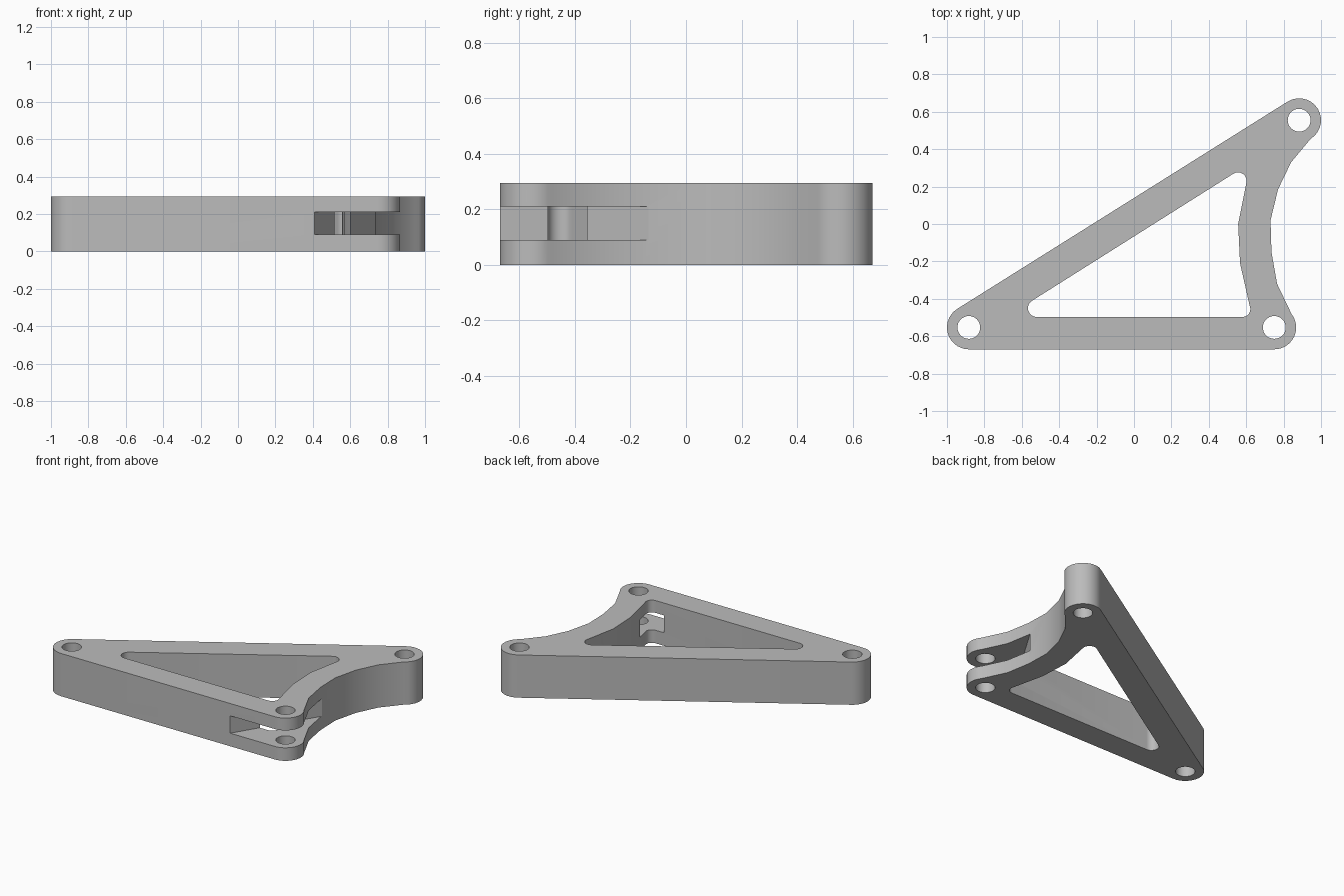
import bpy, bmesh, math

cube = bpy.data.objects.get("Cube")
if cube:
    bpy.data.objects.remove(cube, do_unlink=True)

H = 0.295                       # plate thickness
SLOT = (0.09, 0.21)             # slot bottom and top
BOSS_R, HOLE_R = 0.117, 0.061
LEFT, FRONT, BACK = (-0.883, -0.553), (0.75, -0.553), (0.883, 0.555)

grey = bpy.data.materials.new("plain grey")
grey.use_nodes = True
colour = (0.5, 0.5, 0.5, 1)
grey.diffuse_color = colour
grey.node_tree.nodes["Principled BSDF"].inputs["Base Color"].default_value = colour


def arc(centre, r, a0, a1, n=14):
    """Points on an arc, angles in degrees, counter-clockwise."""
    return [(centre[0] + r * math.cos(math.radians(a0 + (a1 - a0) * i / n)),
             centre[1] + r * math.sin(math.radians(a0 + (a1 - a0) * i / n)))
            for i in range(n + 1)]


def prism(name, points, z0, z1):
    """Vertical prism over a counter-clockwise outline."""
    bm = bmesh.new()
    face = bm.faces.new([bm.verts.new((x, y, z0)) for x, y in points])
    top = bmesh.ops.extrude_face_region(bm, geom=[face])["geom"]
    bmesh.ops.translate(bm, vec=(0, 0, z1 - z0),
                        verts=[g for g in top if isinstance(g, bmesh.types.BMVert)])
    bmesh.ops.recalc_face_normals(bm, faces=bm.faces)
    mesh = bpy.data.meshes.new(name)
    bm.to_mesh(mesh)
    bm.free()
    mesh.materials.append(grey)
    obj = bpy.data.objects.new(name, mesh)
    bpy.context.collection.objects.link(obj)
    return obj


# Triangular body: three rounded bosses, hollow curve on the right side
slope = math.degrees(math.atan2(BACK[1] - LEFT[1], BACK[0] - LEFT[0]))
outline = (arc(FRONT, BOSS_R, -90, 38)
           + [(0.765, -0.32), (0.735, -0.15), (0.73, 0.02), (0.77, 0.185), (0.84, 0.33)]
           + arc(BACK, BOSS_R, -58, 90 + slope)
           + arc(LEFT, BOSS_R, 90 + slope, 270))
bracket = prism("bracket_body", outline, 0, H)

# Central window, following the body with rounded corners
window = (arc((0.58, -0.455), 0.042, -90, 22, 10)
          + [(0.567, -0.21), (0.557, 0.0)]
          + arc((0.556, 0.23), 0.046, -8, 90 + slope, 10)
          + arc((-0.52, -0.45), 0.047, 90 + slope, 270, 10))
cutters = [prism("window_cutter", window, -0.1, H + 0.1)]

# Pin holes
for name, centre in (("left", LEFT), ("front", FRONT), ("back", BACK)):
    cutters.append(prism(name + "_hole_cutter", arc(centre, HOLE_R, 0, 348.75, 31),
                         -0.1, H + 0.1))

# Slot that splits the front corner into a fork
fork = [(0.349, -0.77), (1.2, -0.77), (1.2, -0.135), (0.735, -0.135)]
cutters.append(prism("fork_slot_cutter", fork, *SLOT))

# Cut, keep the result, drop the cutters
for cutter in cutters:
    cutter.hide_render = True
    mod = bracket.modifiers.new(cutter.name, "BOOLEAN")
    mod.operation, mod.solver, mod.object = "DIFFERENCE", "EXACT", cutter
bpy.context.view_layer.update()
result = bpy.data.meshes.new_from_object(
    bracket.evaluated_get(bpy.context.evaluated_depsgraph_get()))
bracket.modifiers.clear()
bracket.data = result
for cutter in cutters:
    bpy.data.objects.remove(cutter, do_unlink=True)

# Smooth round walls, sharp rims
bpy.ops.object.select_all(action="DESELECT")
bracket.select_set(True)
bpy.context.view_layer.objects.active = bracket
bpy.ops.object.shade_smooth_by_angle(angle=math.radians(30))
